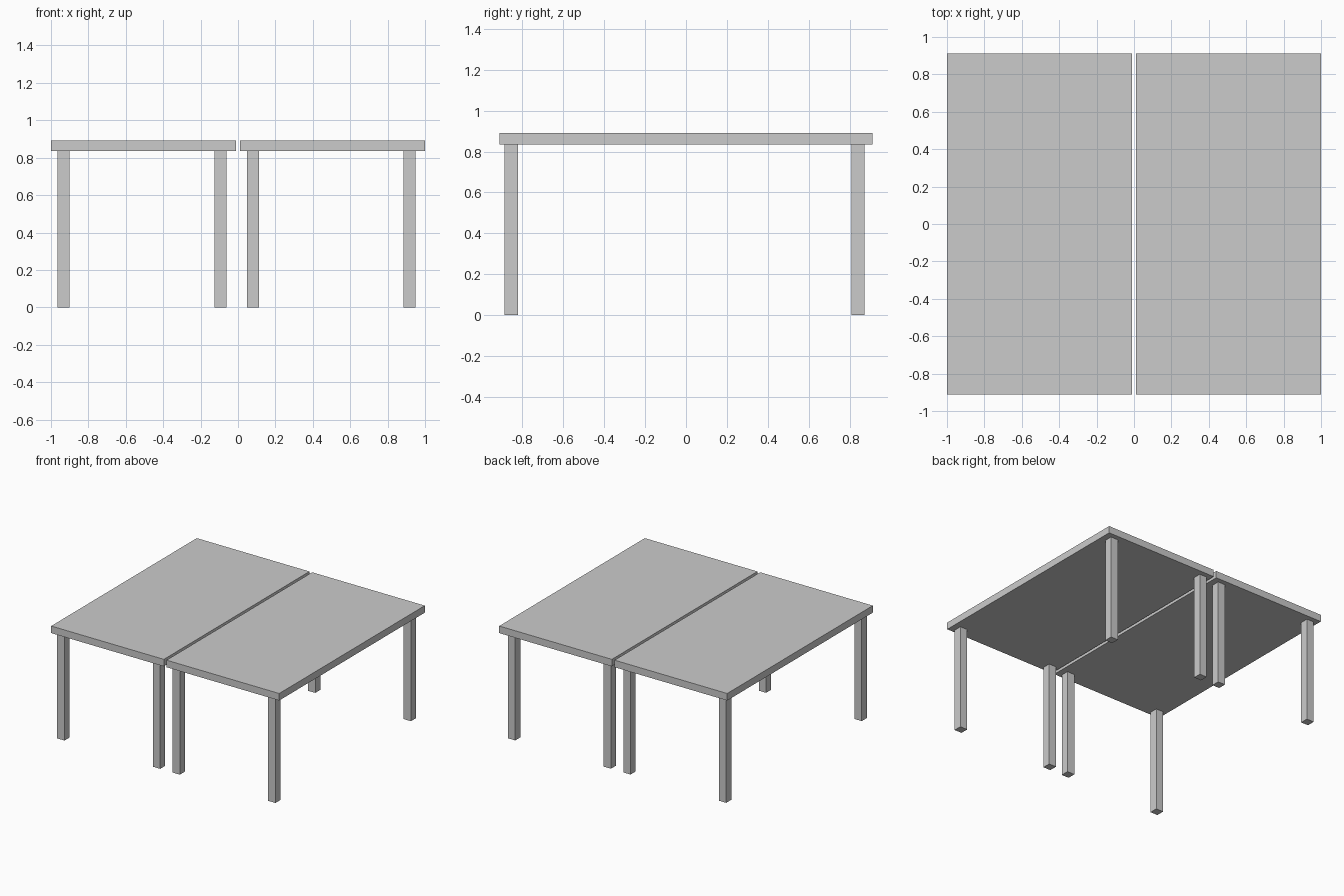
import bpy

if "Cube" in bpy.data.objects:
    bpy.data.objects.remove(bpy.data.objects["Cube"])


def box(name, x, y, z):
    """Axis-aligned box from (min, max) ranges."""
    size = [b - a for a, b in (x, y, z)]
    centre = [(a + b) / 2 for a, b in (x, y, z)]
    bpy.ops.mesh.primitive_cube_add(size=1, location=centre)
    ob = bpy.context.object
    ob.name = name
    ob.scale = size
    bpy.ops.object.transform_apply(location=False, rotation=False, scale=True)
    return ob


TOP_W, TOP_Y = 0.988, 0.912
TOP_Z0, TOP_Z1 = 0.835, 0.891
LEG = 0.064

# Two identical tables side by side with a narrow gap
for side, x0 in (("left", -1.0), ("right", 0.012)):
    box(f"{side}_table_top", (x0, x0 + TOP_W), (-TOP_Y, TOP_Y), (TOP_Z0, TOP_Z1))
    # Four square legs, inset slightly unevenly from the edges
    for end, y in (("front", -0.887), ("back", 0.810)):
        for pos, dx in (("left", 0.035), ("right", 0.874)):
            x = x0 + dx
            box(f"{side}_table_{end}_{pos}_leg",
                (x, x + LEG), (y, y + LEG), (0, TOP_Z0))
